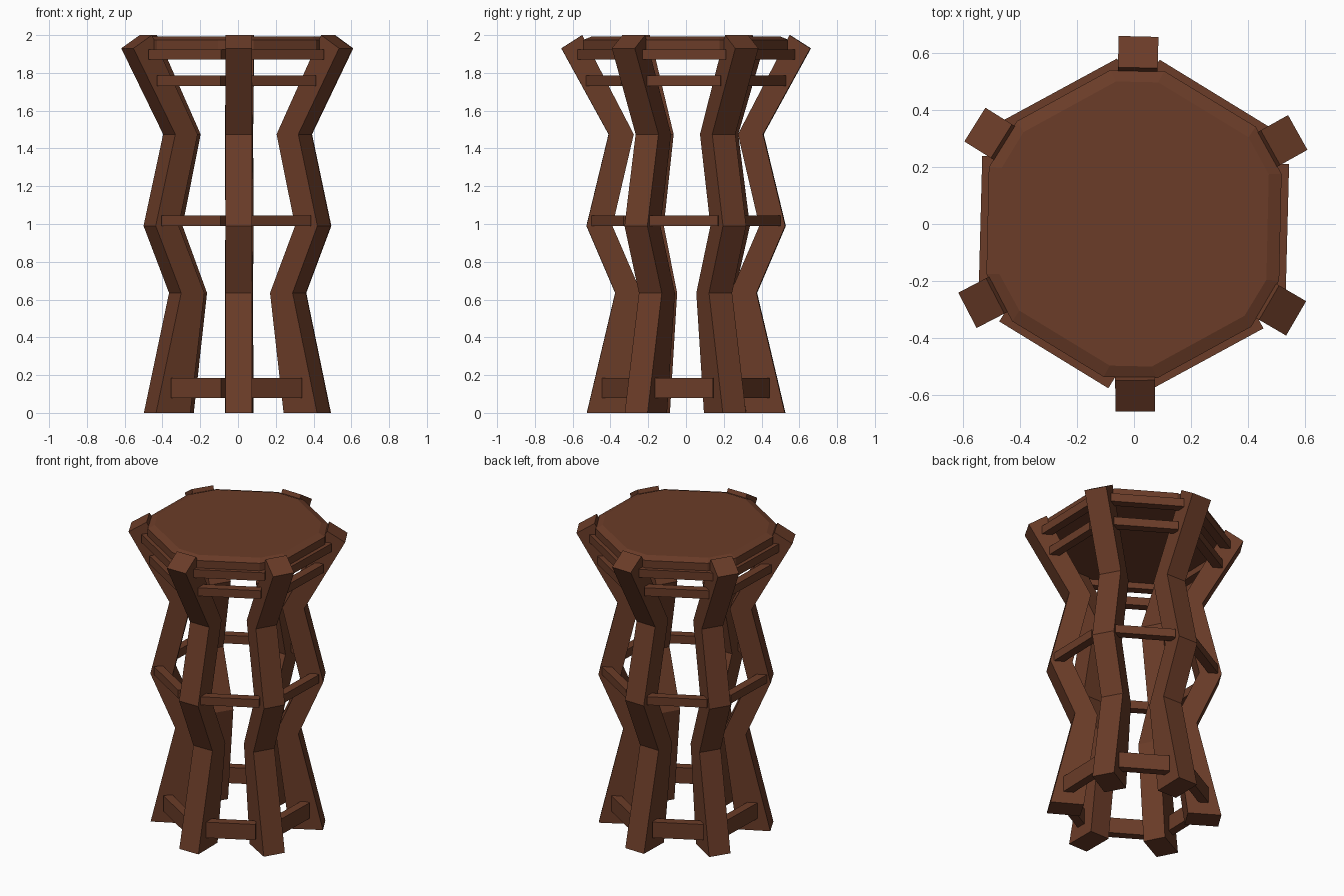
import bpy, bmesh, math
from mathutils import Matrix, Vector

cube = bpy.data.objects.get("Cube")
if cube:
    bpy.data.objects.remove(cube, do_unlink=True)

wood = bpy.data.materials.new("dark_brown_wood")
wood.use_nodes = True
BROWN = (0.145, 0.045, 0.021, 1)
wood.diffuse_color = BROWN
wood.node_tree.nodes["Principled BSDF"].inputs["Base Color"].default_value = BROWN


def finish(name, bm):
    bmesh.ops.recalc_face_normals(bm, faces=bm.faces)
    mesh = bpy.data.meshes.new(name)
    bm.to_mesh(mesh)
    bm.free()
    mesh.materials.append(wood)
    obj = bpy.data.objects.new(name, mesh)
    bpy.context.collection.objects.link(obj)


def turn(degrees):
    return Matrix.Rotation(math.radians(degrees), 4, 'Z')


# Zigzag legs: a radial profile (radius, height) extruded sideways
OUTER = [(0.525, 0), (0.375, 0.635), (0.527, 0.99), (0.41, 1.475), (0.66, 1.93)]
INNER = [(0.32, 0), (0.237, 0.635), (0.39, 0.99), (0.277, 1.475), (0.55, 2.0)]
HALF = 0.07


def leg(name, angle):
    bm = bmesh.new()
    rows = [[bm.verts.new((r, s * HALF, z)) for r, z, s in
             ((*o, -1), (*o, 1), (*i, 1), (*i, -1))]
            for o, i in zip(OUTER, INNER)]
    for a, b in zip(rows, rows[1:]):
        for k in range(4):
            n = (k + 1) % 4
            bm.faces.new((a[k], a[n], b[n], b[k]))
    bm.faces.new(rows[0])
    bm.faces.new(rows[-1])
    bm.transform(turn(angle))
    finish(name, bm)


for k in range(6):
    leg(f"leg_{k + 1}", -89.6 + 59.4 * k)


# Rails between neighbouring legs: outer distance, half length, bottom, top
RAILS = {
    "foot_rail": (0.425, 0.155, 0.08, 0.185),
    "middle_rail": (0.475, 0.183, 0.99, 1.045),
    "upper_rail": (0.50, 0.197, 1.73, 1.785),
    "top_rail": (0.54, 0.225, 1.87, 1.925),
}
DEPTH = 0.055
for name, (dist, half, low, high) in RAILS.items():
    for k in range(6):
        bm = bmesh.new()
        bmesh.ops.create_cube(bm, size=1)
        bm.transform(turn(60 * k - 1.5)
                     @ Matrix.Translation((dist - DEPTH / 2, 0, (low + high) / 2))
                     @ Matrix.Diagonal((DEPTH, 2 * half, high - low, 1)))
        finish(f"{name}_{k + 1}", bm)


# Seat: hexagon with cut corners and a sloped rim
def seat_ring(bm, side, corner, z):
    t = (corner - side * math.cos(math.radians(30))) / 0.5
    return [bm.verts.new(turn(60 * k - 1.3) @ Vector((side, s * t, z)))
            for k in range(6) for s in (-1, 1)]


bm = bmesh.new()
rings = [seat_ring(bm, *p) for p in
         ((0.515, 0.54, 1.91), (0.515, 0.54, 1.975), (0.47, 0.50, 1.992))]
for a, b in zip(rings, rings[1:]):
    for k in range(12):
        n = (k + 1) % 12
        bm.faces.new((a[k], a[n], b[n], b[k]))
bm.faces.new(rings[0])
bm.faces.new(rings[-1])
finish("seat", bm)
